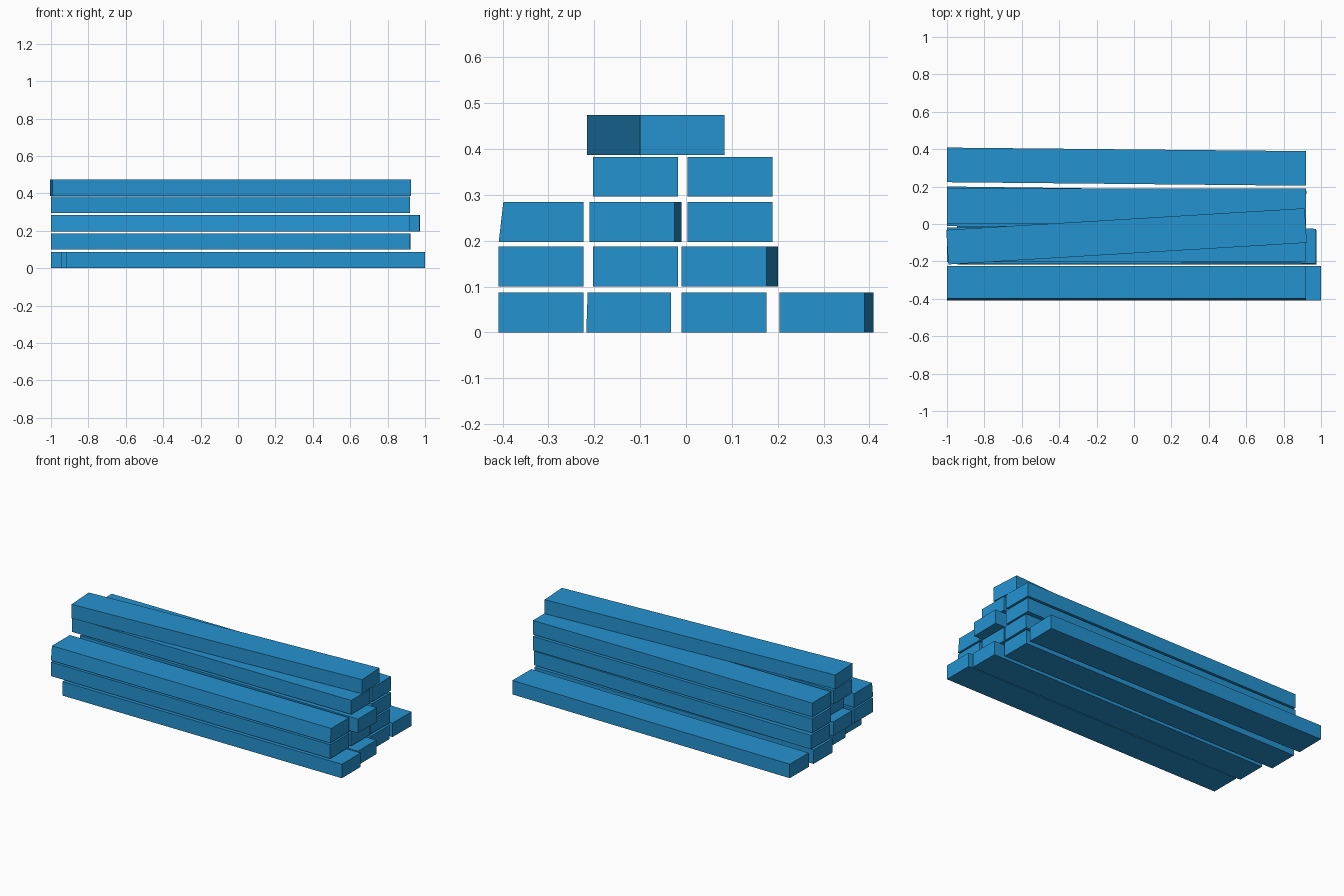
import bpy
import bmesh
from math import atan2
from mathutils import Matrix

cube = bpy.data.objects.get("Cube")
if cube:
    bpy.data.objects.remove(cube, do_unlink=True)

# Single blue finish shared by every beam
blue = bpy.data.materials.new("blue_paint")
blue.use_nodes = True
colour = (0.018, 0.29, 0.63, 1)
blue.diffuse_color = colour
blue.node_tree.nodes["Principled BSDF"].inputs["Base Color"].default_value = colour

LENGTH, WIDTH, HEIGHT = 1.92, 0.185, 0.087


def add_beam(name, z, y_left, y_right, x_end=0.92, slant=0.0):
    """Beam whose centre line runs from y_left at -x to y_right at x_end."""
    bm = bmesh.new()
    bmesh.ops.create_cube(bm, size=1)
    bmesh.ops.scale(bm, vec=(LENGTH, WIDTH, HEIGHT), verts=bm.verts)
    # Lean the front face back by moving its top edge
    for v in bm.verts:
        if v.co.y < 0 and v.co.z > 0:
            v.co.y += slant
    bmesh.ops.rotate(bm, verts=bm.verts,
                     matrix=Matrix.Rotation(atan2(y_right - y_left, LENGTH), 3, "Z"))
    mesh = bpy.data.meshes.new(name)
    bm.to_mesh(mesh)
    bm.free()
    mesh.materials.append(blue)
    obj = bpy.data.objects.new(name, mesh)
    obj.location = (x_end - LENGTH / 2, (y_left + y_right) / 2, z + HEIGHT / 2)
    bpy.context.collection.objects.link(obj)


# Layers from the ground up: base height, then beams from front to back
# Each beam: left centre, right centre, right end, slant of the front face
layers = [
    ("bottom", 0.0, [(-0.316, -0.316, 1.0, 0), (-0.125, -0.125, 0.975, 0.003),
                     (0.083, 0.083, 0.92, 0), (0.316, 0.297, 0.92, 0)]),
    ("second", 0.1, [(-0.316, -0.316, 0.92, 0), (-0.11, -0.11, 0.92, 0),
                     (0.108, 0.083, 0.92, 0)]),
    ("third", 0.197, [(-0.316, -0.316, 0.92, 0.01), (-0.102, -0.118, 0.972, 0),
                      (0.096, 0.096, 0.92, 0)]),
    ("fourth", 0.296, [(-0.11, -0.11, 0.92, 0), (0.096, 0.096, 0.92, 0)]),
    ("top", 0.387, [(-0.124, -0.008, 0.92, 0)]),
]
for layer, z, beams in layers:
    for i, (y_left, y_right, x_end, slant) in enumerate(beams, 1):
        add_beam(f"{layer}_layer_beam_{i}", z, y_left, y_right, x_end, slant)
